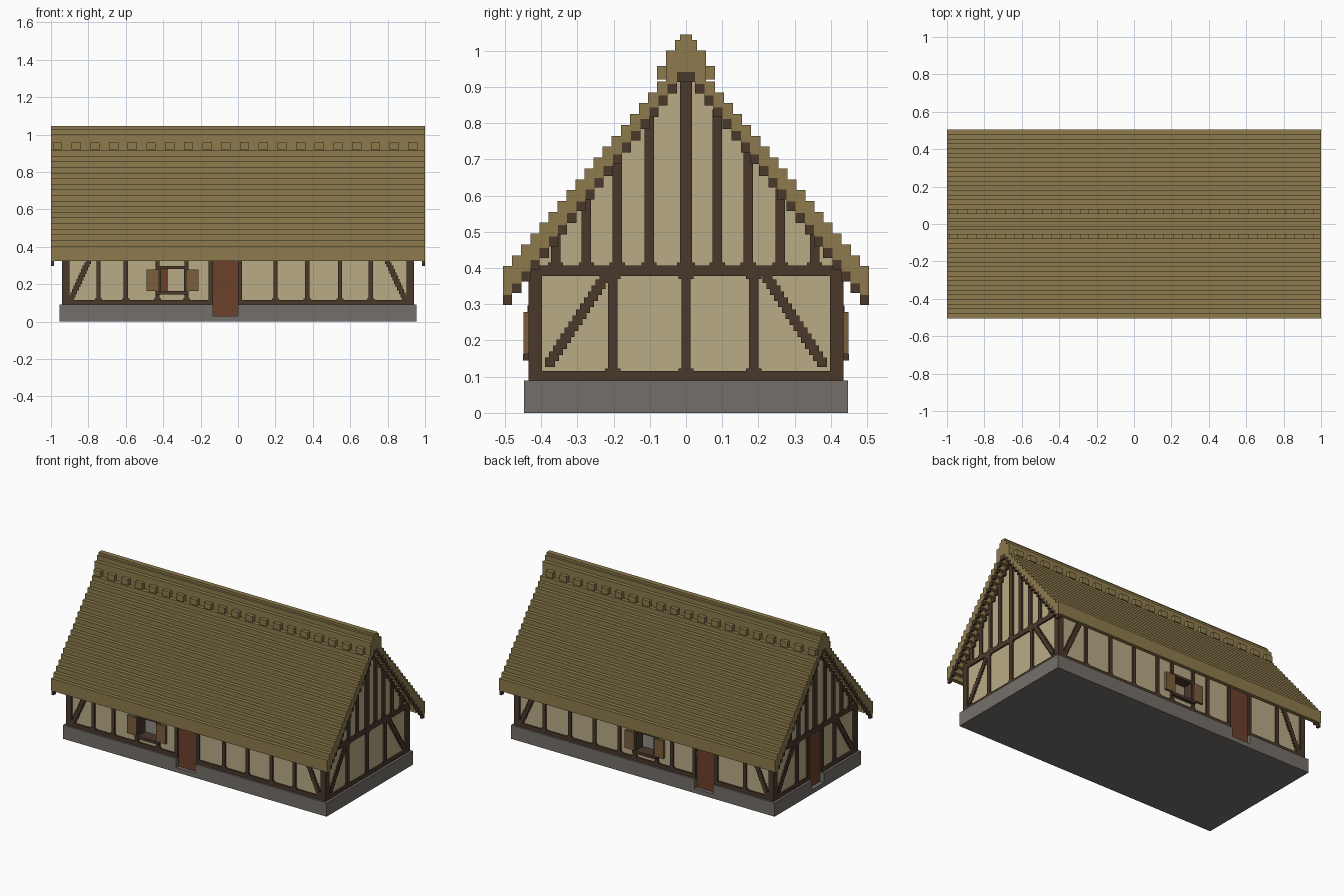
import bpy, bmesh

old = bpy.data.objects.get("Cube")
if old:
    bpy.data.objects.remove(old, do_unlink=True)


def material(name, rgb):
    lin = [(c / 255 / 12.92) if c < 11 else ((c / 255 + 0.055) / 1.055) ** 2.4 for c in rgb]
    m = bpy.data.materials.new(name)
    m.use_nodes = True
    m.diffuse_color = (*lin, 1)
    m.node_tree.nodes["Principled BSDF"].inputs["Base Color"].default_value = (*lin, 1)
    return m


THATCH = material("thatch", (141, 123, 77))
PLASTER = material("plaster", (186, 171, 135))
TIMBER = material("dark timber", (74, 56, 43))
STONE = material("grey stone", (116, 112, 106))
DOOR = material("red brown door", (108, 64, 43))
SHUTTER = material("shutter wood", (124, 94, 60))


def finish(name, bm, mat):
    bmesh.ops.recalc_face_normals(bm, faces=bm.faces)
    me = bpy.data.meshes.new(name)
    bm.to_mesh(me)
    bm.free()
    ob = bpy.data.objects.new(name, me)
    bpy.context.collection.objects.link(ob)
    if mat:
        me.materials.append(mat)
    return ob


def boxes(name, items, mat):
    """One object from boxes given as x0, x1, y0, y1, z0, z1."""
    bm = bmesh.new()
    for x0, x1, y0, y1, z0, z1 in items:
        vs = bmesh.ops.create_cube(bm, size=1)["verts"]
        for v in vs:
            v.co = ((x0 + x1) / 2 + v.co.x * abs(x1 - x0),
                    (y0 + y1) / 2 + v.co.y * abs(y1 - y0),
                    (z0 + z1) / 2 + v.co.z * abs(z1 - z0))
    return finish(name, bm, mat)


def prism(name, pts, x0, x1, mat):
    """Extrude a y, z outline along x."""
    bm = bmesh.new()
    face = bm.faces.new([bm.verts.new((x0, y, z)) for y, z in pts])
    ext = bmesh.ops.extrude_face_region(bm, geom=[face])["geom"]
    bmesh.ops.translate(bm, vec=(x1 - x0, 0, 0),
                        verts=[g for g in ext if isinstance(g, bmesh.types.BMVert)])
    return finish(name, bm, mat)


def mirrored(half):
    return half + [(-y, z) for y, z in reversed(half)]


def cut(ob, cutter):
    mod = ob.modifiers.new("cut", "BOOLEAN")
    mod.operation, mod.object, mod.solver = "DIFFERENCE", cutter, "EXACT"
    bpy.context.view_layer.objects.active = ob
    bpy.ops.object.modifier_apply(modifier=mod.name)


def on_wall(side, u0, u1, z0, z1, d0, d1):
    """Place a box on a wall: u runs along it, d is the distance outwards."""
    if side in ("front", "back"):
        s = -1 if side == "front" else 1
        return (u0, u1, s * d0, s * d1, z0, z1)
    s = 1 if side == "left" else -1
    return (s * d0, s * d1, u0, u1, z0, z1)


# Roof: stepped thatch with a raised ridge
inner = [(0.505, 0.325)]
for i in range(19):
    y, z = inner[-1]
    inner += [(y - 0.02525, z), (y - 0.02525, z + 0.0324)]
outer = [(0.505, 0.405)]
for i in range(18):
    y, z = outer[-1]
    outer += [(y - 0.025, z), (y - 0.025, z + 0.03)]
outer += [(0.055, 1.0), (0.03, 1.0), (0.03, 1.03), (0.016, 1.03), (0.016, 1.045)]
prism("thatched_roof", mirrored(outer) + mirrored(inner)[::-1], -1, 1, THATCH)

# Scalloped edge of the ridge
boxes("ridge_scallops", [(-0.99 + 0.1 * i, -0.94 + 0.1 * i, s * 0.05, s * 0.08, 0.92, 0.958)
                         for i in range(20) for s in (-1, 1)], THATCH)

# Rafters below the thatch: at the roof ends and on the gable walls
low = [(y, z - 0.027) for y, z in inner]
band = mirrored(inner) + mirrored(low)[::-1]
wall_band = mirrored(inner[6:]) + mirrored(low[6:])[::-1]
for side, s in (("left", 1), ("right", -1)):
    prism(side + "_barge_rafter", band, s * 0.984, s * 0.999, TIMBER)
    prism(side + "_gable_rafter", wall_band, s * 0.9, s * 0.941, TIMBER)

# Openings
doors = {"front": (-0.135, 0.0), "back": (-0.51, -0.375), "right": (-0.062, 0.062)}
windows = {"front": (-0.42, -0.28), "back": (-0.08, 0.06)}
face_at = {"front": 0.435, "back": 0.435, "left": 0.94, "right": 0.94}
holes = [on_wall(s, a, b, 0.03, 0.376, face_at[s] - 0.063, face_at[s] + 0.1)
         for s, (a, b) in doors.items()]
holes += [on_wall(s, a, b, 0.16, 0.285, 0.33, 0.5) for s, (a, b) in windows.items()]
cutter = boxes("opening_cutter", holes, None)
cutter.hide_render = True
room = prism("room_cutter", mirrored([(0.375, 0.05), (0.375, 0.41), (0.02, 0.86)]),
             -0.88, 0.88, None)
room.hide_render = True

# Plaster walls and stone base
walls = prism("plaster_walls", mirrored([(0.425, 0.085), (0.425, 0.44), (0.02, 0.95)]),
              -0.93, 0.93, PLASTER)
base = boxes("stone_base", [(-0.955, 0.955, -0.447, 0.447, 0, 0.09)], STONE)
cut(walls, room)
cut(walls, cutter)
cut(base, cutter)
for c in (cutter, room):
    bpy.data.objects.remove(c, do_unlink=True)

# Doors
for s, (a, b) in doors.items():
    d = face_at[s]
    boxes(s + "_door", [on_wall(s, a, b, 0.03, 0.376, d - 0.066, d - 0.012)], DOOR)

# Timber frame of each wall
posts = {
    "front": [-0.745, -0.6, -0.43, -0.275, -0.146, 0.011, 0.2, 0.37, 0.545, 0.71],
    "back": [-0.73, -0.521, -0.364, -0.2, -0.09, 0.07, 0.18, 0.36, 0.54, 0.725],
    "left": [-0.202, 0.0, 0.187],
    "right": [-0.202, -0.074, 0.074, 0.187],
}
gable_posts = [-0.36, -0.275, -0.19, -0.102, 0.0, 0.086, 0.172, 0.26, 0.355]


def brace(u0, z0, u1, z1, n=14):
    out = []
    for k in range(n + 1):
        u, z = u0 + (u1 - u0) * k / n, z0 + (z1 - z0) * k / n
        out.append((u - 0.014, u + 0.014, z - 0.013, z + 0.013))
    return out


for side, us in posts.items():
    long_wall = side in ("front", "back")
    end = 0.94 if long_wall else 0.435
    d = face_at[side]
    w = 0.011 if long_wall else 0.013
    rects = [(-end, end, 0.378, 0.407)]
    # sill beam, broken at the door
    if side in doors:
        a, b = doors[side]
        rects += [(-end, a, 0.088, 0.115), (b, end, 0.088, 0.115)]
    else:
        rects.append((-end, end, 0.088, 0.115))
    for u in us:
        rects.append((u - w, u + w, 0.1, 0.39))
        if side not in doors or min(abs(u - e) for e in doors[side]) > 0.03:
            rects += [(u - w - 0.008, u + w + 0.008, 0.11, 0.122),
                      (u - w - 0.008, u + w + 0.008, 0.37, 0.38)]
    # corner posts and braces
    for s in (-1, 1):
        rects.append((s * (end - 0.038), s * end, 0.088, 0.405))
        if long_wall:
            rects += brace(s * 0.89, 0.125, s * 0.775, 0.375)
        else:
            rects += brace(s * 0.375, 0.14, s * 0.225, 0.372)
    # upright studs in the gable
    if not long_wall:
        for u in gable_posts:
            h = 0.017 if u == 0 else 0.013
            rects.append((u - h, u + h, 0.39, 0.945 - 1.25 * abs(u)))
            rects.append((u - h - 0.008, u + h + 0.008, 0.4, 0.415))
    boxes(side + "_timber_frame", [on_wall(side, *r, d - 0.03, d) for r in rects], TIMBER)

# Windows: frame, sill and open shutters
for side, (a, b) in windows.items():
    boxes(side + "_window_frame", [
        on_wall(side, a - 0.015, b + 0.015, 0.145, 0.163, 0.37, 0.45),
        on_wall(side, a - 0.015, b + 0.015, 0.28, 0.296, 0.37, 0.438),
        on_wall(side, a - 0.015, a + 0.008, 0.15, 0.29, 0.37, 0.437),
        on_wall(side, b - 0.008, b + 0.015, 0.15, 0.29, 0.37, 0.437)], TIMBER)
    boxes(side + "_shutters", [
        on_wall(side, a - 0.07, a - 0.002, 0.163, 0.279, 0.434, 0.449),
        on_wall(side, b + 0.002, b + 0.07, 0.163, 0.279, 0.434, 0.449)], SHUTTER)
